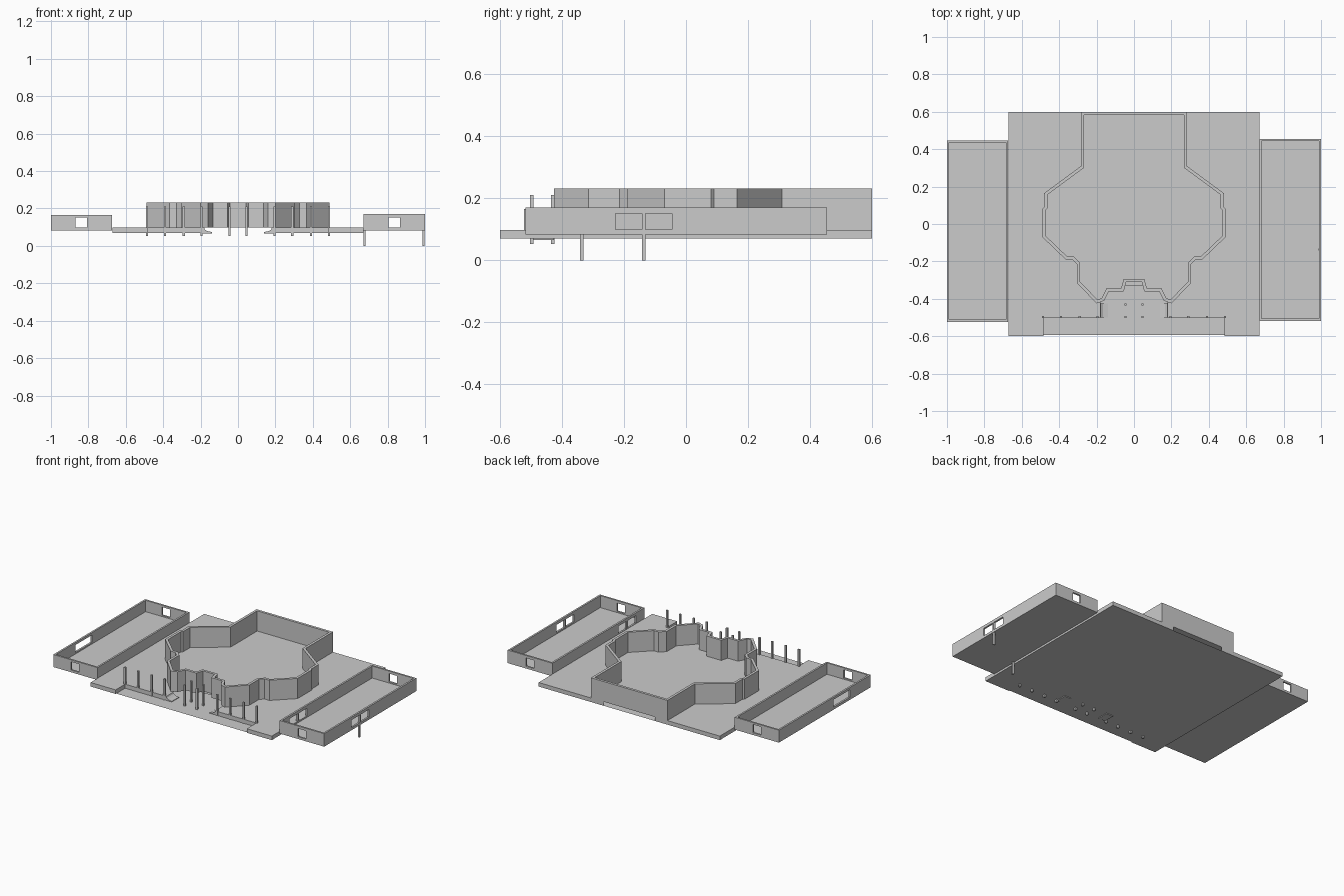
import bpy, bmesh
from mathutils import Vector

if "Cube" in bpy.data.objects:
    bpy.data.objects.remove(bpy.data.objects["Cube"])

GROUND, DECK, HALL_TOP = 0.07, 0.097, 0.232


def finish(name, bm, recalc=True):
    if recalc:
        bmesh.ops.recalc_face_normals(bm, faces=bm.faces)
    me = bpy.data.meshes.new(name)
    bm.to_mesh(me)
    bm.free()
    ob = bpy.data.objects.new(name, me)
    bpy.context.collection.objects.link(ob)
    return ob


def add_box(bm, x0, x1, y0, y1, z0, z1):
    vs = bmesh.ops.create_cube(bm, size=1)["verts"]
    for v in vs:
        v.co = Vector((x1 if v.co.x > 0 else x0,
                       y1 if v.co.y > 0 else y0,
                       z1 if v.co.z > 0 else z0))


def boxes(name, *dims):
    bm = bmesh.new()
    for d in dims:
        add_box(bm, *d)
    return finish(name, bm)


def inset(pts, t):
    """Offset a counter-clockwise outline inwards with mitred corners."""
    out, n = [], len(pts)
    for i in range(n):
        p, a, b = (Vector(pts[j % n]) for j in (i, i - 1, i + 1))
        d1, d2 = (p - a).normalized(), (b - p).normalized()
        n1, n2 = Vector((-d1.y, d1.x)), Vector((-d2.y, d2.x))
        out.append(p + (n1 + n2) * t / (1 + n1.dot(n2)))
    return out


def ring_wall(name, pts, t, z0, z1):
    bm = bmesh.new()
    inner = inset(pts, t)
    rings = [[bm.verts.new((p[0], p[1], z)) for p in loop]
             for loop, z in ((pts, z0), (pts, z1), (inner, z1), (inner, z0))]
    n = len(pts)
    for k in range(4):
        r, s = rings[k], rings[(k + 1) % 4]
        for i in range(n):
            j = (i + 1) % n
            bm.faces.new((r[i], r[j], s[j], s[i]))
    return finish(name, bm)


def mirrored(half):
    """Right half, front to back, completed to a counter-clockwise outline."""
    return half + [(-x, y) for x, y in reversed(half)]


def cut(ob, holes):
    cutter = boxes("opening_cutter", *holes)
    cutter.hide_render = True
    mod = ob.modifiers.new("openings", "BOOLEAN")
    mod.operation, mod.solver, mod.object = "DIFFERENCE", "EXACT", cutter
    bpy.context.view_layer.objects.active = ob
    bpy.ops.object.modifier_apply(modifier=mod.name)
    bpy.data.objects.remove(cutter)


# Low ground sheet under the whole building
bm = bmesh.new()
outline = mirrored([(0.485, -0.594), (0.485, -0.6), (0.67, -0.6), (0.67, 0.6)])
bm.faces.new([bm.verts.new((x, y, GROUND)) for x, y in outline])
finish("ground_sheet", bm)

# Raised deck with a recessed entrance; edges are open at the entrance and behind
half = [(0.05, -0.33), (0.06, -0.36), (0.135, -0.36), (0.18, -0.42), (0.18, -0.5),
        (0.485, -0.5), (0.485, -0.6), (0.67, -0.6), (0.67, 0.6), (0.19, 0.6)]
deck = mirrored(half)
bm = bmesh.new()
top = [bm.verts.new((x, y, DECK)) for x, y in deck]
bm.faces.new(top)
low = [bm.verts.new((x, y, GROUND)) for x, y in deck]
for i in range(len(top)):
    if i in list(range(4, 9)) + list(range(10, 15)):
        j = i + 1
        bm.faces.new((low[i], low[j], top[j], top[i]))
bmesh.ops.delete(bm, geom=[v for v in bm.verts if not v.link_faces], context="VERTS")
finish("raised_deck", bm)

# Flared kerbs either side of the entrance
profile = [(0.19, 0.065), (0.14, 0.066), (0.14, 0.074), (0.165, 0.079),
           (0.177, 0.087), (0.182, DECK), (0.19, DECK)]
for side, label in ((1, "right"), (-1, "left")):
    bm = bmesh.new()
    f = bm.faces.new([bm.verts.new((side * x, -0.5, z)) for x, z in profile])
    ext = bmesh.ops.extrude_face_region(bm, geom=[f], use_keep_orig=True)
    for v in ext["geom"]:
        if isinstance(v, bmesh.types.BMVert):
            v.co.y = -0.425
    finish("entrance_kerb_" + label, bm)

# Faceted main hall walls
hall = mirrored([(0.042, -0.31), (0.055, -0.36), (0.135, -0.36), (0.16, -0.41),
                 (0.2, -0.425), (0.305, -0.315), (0.305, -0.215), (0.33, -0.19),
                 (0.365, -0.19), (0.49, -0.07), (0.49, 0.08), (0.48, 0.09),
                 (0.48, 0.165), (0.283, 0.31), (0.283, 0.6)])
ring_wall("hall_wall", hall, 0.017, DECK, HALL_TOP)

# Portico posts
r = 0.006
spots = [(s * x, -0.497) for s in (1, -1) for x in (0.045, 0.195, 0.29, 0.39, 0.487)]
spots += [(0.045, -0.43), (-0.045, -0.43)]
boxes("portico_posts", *[(x - r, x + r, y - r, y + r, 0.052, 0.21) for x, y in spots])

# Side wings: walls with windows, and floors
for name, x0, x1, y0, y1, zt, side_holes in (
        ("left_wing", -1.0, -0.673, -0.523, 0.447, 0.166,
         [(-1.02, -0.97, -0.305, -0.13, 0.1, 0.15)]),
        ("right_wing", 0.67, 1.0, -0.518, 0.455, 0.17,
         [(0.97, 1.02, -0.228, -0.142, 0.1, 0.151),
          (0.97, 1.02, -0.13, -0.045, 0.1, 0.151),
          (0.64, 0.7, -0.428, -0.342, 0.1, 0.151),
          (0.64, 0.7, -0.33, -0.245, 0.1, 0.151)])):
    walls = ring_wall(name + "_wall", [(x0, y0), (x1, y0), (x1, y1), (x0, y1)],
                      0.012, 0.083, zt)
    c = 0.835 if x0 > 0 else -0.838
    ends = [(c - 0.03, c + 0.03, y - 0.03, y + 0.03, 0.098, 0.153) for y in (y0, y1)]
    cut(walls, side_holes + ends)
    boxes(name + "_floor", (x0 + 0.011, x1 - 0.011, y0 + 0.011, y1 - 0.011, 0.083, 0.09))

# Mullion legs of the right wing that reach the ground
boxes("wing_legs", (0.986, 0.998, -0.142, -0.13, 0, 0.151),
      (0.67, 0.682, -0.342, -0.33, 0, 0.151))
